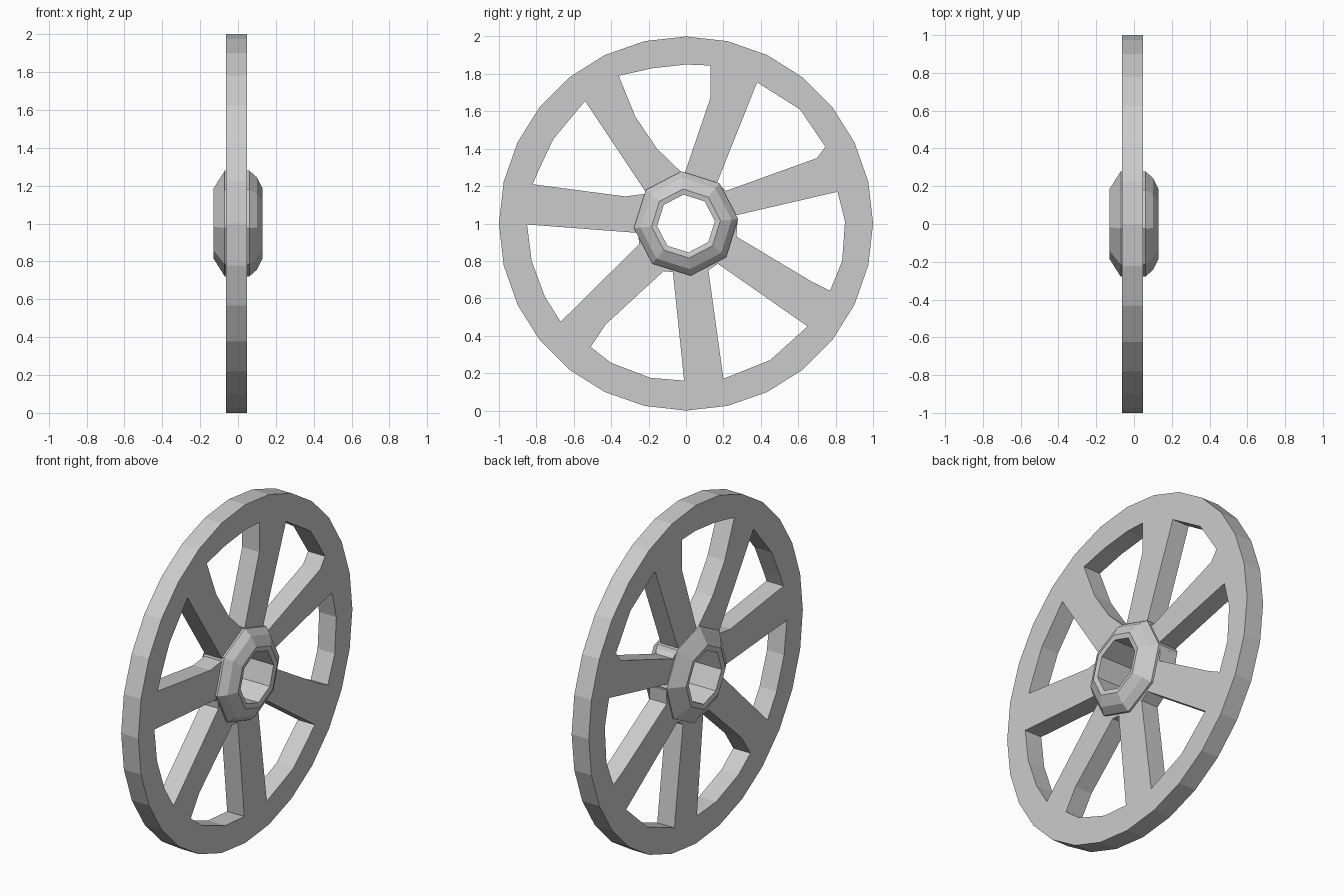
import bpy, bmesh
from math import sin, cos, pi, radians

if "Cube" in bpy.data.objects:
    bpy.data.objects.remove(bpy.data.objects["Cube"])

# Traced outlines (y, z) of the seven openings between the spokes
OPENINGS = [
    [(-.36, 1.79), (-.18, 1.83), (0, 1.85), (.13, 1.845), (.13, 1.67), (-.01, 1.26), (-.155, 1.40), (-.27, 1.57)],
    [(.38, 1.755), (.61, 1.61), (.745, 1.41), (.70, 1.35), (.215, 1.175), (.165, 1.215)],
    [(.81, 1.17), (.85, 1.01), (.835, .80), (.77, .64), (.68, .685), (.27, .93), (.275, 1.01), (.25, 1.04)],
    [(.17, .785), (.65, .45), (.45, .27), (.20, .17), (.12, .75)],
    [(-.01, .16), (-.19, .175), (-.40, .255), (-.51, .34), (-.43, .46), (-.12, .745), (-.07, .74)],
    [(-.85, .995), (-.825, .80), (-.755, .61), (-.67, .475), (-.25, .89), (-.257, .95)],
    [(-.54, 1.655), (-.71, 1.45), (-.79, 1.28), (-.82, 1.21), (-.325, 1.145), (-.21, 1.16)],
]


def ngon(r, sides, phase=0.0):
    return [(r * cos(phase + 2 * pi * i / sides), 1 + r * sin(phase + 2 * pi * i / sides))
            for i in range(sides)]


# Rim and spokes: one flat plate with the openings and the axle hole cut out
curve = bpy.data.curves.new("rim_and_spokes", 'CURVE')
curve.dimensions = '2D'
curve.fill_mode = 'BOTH'
curve.extrude = 0.056
for outline in [ngon(1, 28), ngon(.21, 8, radians(5))] + OPENINGS:
    s = curve.splines.new('POLY')
    s.points.add(len(outline) - 1)
    for p, (y, z) in zip(s.points, outline):
        p.co = (y, z, 0, 1)
    s.use_cyclic_u = True
    s.use_smooth = False
wheel = bpy.data.objects.new("rim_and_spokes", curve)
bpy.context.collection.objects.link(wheel)
wheel.location.x = -0.008
wheel.rotation_euler = (pi / 2, 0, pi / 2)
bpy.context.view_layer.objects.active = wheel
wheel.select_set(True)
bpy.ops.object.convert(target='MESH')
bpy.ops.object.shade_flat()

# Hub: faceted eight-sided ring, its (radius, x) profile swept around the axle
PROFILE = [(.155, -.125), (.185, -.13), (.28, -.07), (.28, .06), (.245, .10), (.185, .13), (.155, .125)]
bm = bmesh.new()
rings = [[bm.verts.new((x, y, z)) for y, z in ngon(r, 8, radians(5))] for r, x in PROFILE]
for k, a in enumerate(rings):
    b = rings[(k + 1) % len(rings)]
    for i in range(8):
        j = (i + 1) % 8
        bm.faces.new((a[i], a[j], b[j], b[i]))
bmesh.ops.recalc_face_normals(bm, faces=bm.faces)
mesh = bpy.data.meshes.new("hub")
bm.to_mesh(mesh)
bm.free()
bpy.context.collection.objects.link(bpy.data.objects.new("hub", mesh))
